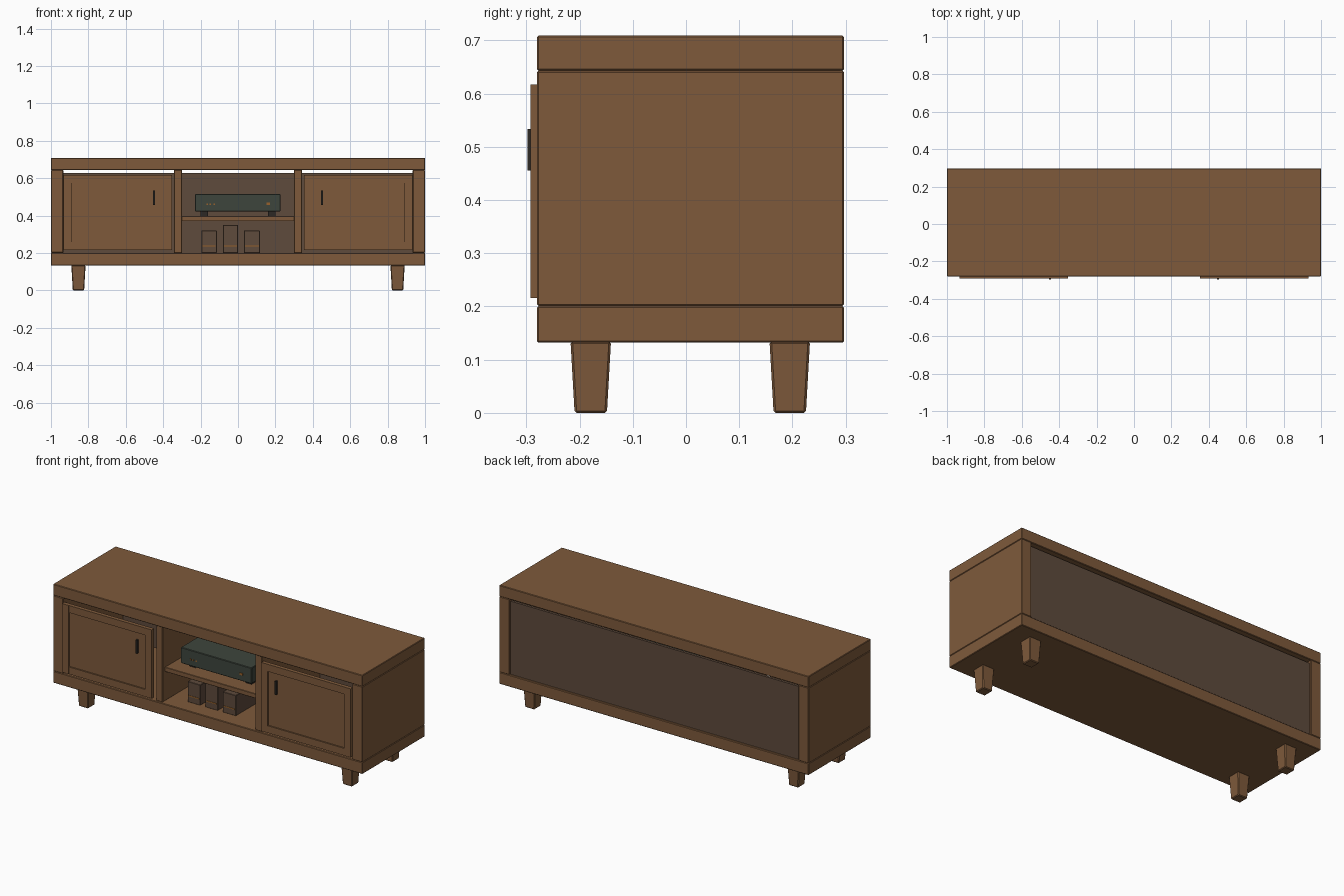
import bpy, bmesh

if "Cube" in bpy.data.objects:
    bpy.data.objects.remove(bpy.data.objects["Cube"])

def mat(name, rgb):
    m = bpy.data.materials.new(name)
    m.diffuse_color = (*rgb, 1)
    m.use_nodes = True
    m.node_tree.nodes["Principled BSDF"].inputs["Base Color"].default_value = m.diffuse_color
    return m

WOOD = mat("walnut wood", (0.209, 0.102, 0.044))
DARK = mat("dark backing wood", (0.112, 0.069, 0.045))
GREY = mat("green grey casing", (0.048, 0.060, 0.046))
BLACK = mat("dark metal", (0.025, 0.022, 0.018))
AMBER = mat("amber accent", (0.31, 0.12, 0.025))

def box(name, x, y, z, m, bevel=0.0, taper=1.0):
    """Box from (min, max) ranges; taper scales the bottom face."""
    bm = bmesh.new()
    bmesh.ops.create_cube(bm, size=1)
    c = [(r[0] + r[1]) / 2 for r in (x, y, z)]
    s = [r[1] - r[0] for r in (x, y, z)]
    for v in bm.verts:
        k = taper if v.co.z < 0 else 1
        v.co = (c[0] + v.co.x * s[0] * k, c[1] + v.co.y * s[1] * k, c[2] + v.co.z * s[2])
    if bevel:
        bmesh.ops.bevel(bm, geom=bm.edges[:], offset=bevel, segments=1,
                        affect='EDGES', profile=0.5)
    me = bpy.data.meshes.new(name)
    bm.to_mesh(me)
    bm.free()
    me.materials.append(m)
    ob = bpy.data.objects.new(name, me)
    bpy.context.collection.objects.link(ob)
    return ob

def pair(name, x, y, z, m, bevel=0.0, taper=1.0):
    """Same box on the left and mirrored on the right."""
    box("left_" + name, x, y, z, m, bevel, taper)
    box("right_" + name, (-x[1], -x[0]), y, z, m, bevel, taper)

DEPTH = (-0.28, 0.297)

# Carcass
box("top_board", (-1, 1), DEPTH, (0.643, 0.709), WOOD, 0.003)
box("bottom_board", (-1, 1), DEPTH, (0.132, 0.201), WOOD, 0.003)
pair("side_panel", (-1, -0.934), DEPTH, (0.201, 0.643), WOOD, 0.003)
pair("divider", (-0.342, -0.30), (-0.268, 0.27), (0.2, 0.644), WOOD, 0.002)
box("shelf", (-0.301, 0.301), (-0.245, 0.27), (0.37, 0.397), WOOD, 0.002)
box("back_panel", (-0.935, 0.935), (0.27, 0.285), (0.2, 0.628), DARK)

# Tapered legs
for place, y in (("front", -0.179), ("rear", 0.195)):
    pair(place + "_leg", (-0.891, -0.815), (y - 0.038, y + 0.038), (0, 0.134),
         WOOD, 0.004, 0.8)

# Framed doors with recessed panels and bar handles
FRAME = (-0.291, -0.268)
pair("door_panel", (-0.892, -0.394), (-0.283, -0.270), (0.256, 0.577), WOOD)
pair("door_outer_stile", (-0.932, -0.89), (-0.292, -0.268), (0.216, 0.617), WOOD)
pair("door_inner_stile", (-0.396, -0.354), FRAME, (0.216, 0.617), WOOD)
pair("door_top_rail", (-0.89, -0.396), FRAME, (0.575, 0.617), WOOD)
pair("door_bottom_rail", (-0.89, -0.396), FRAME, (0.216, 0.258), WOOD)
pair("door_handle", (-0.455, -0.445), (-0.298, -0.282), (0.456, 0.534), BLACK)

# Media receiver on the shelf
box("receiver", (-0.23, 0.227), (-0.20, 0.12), (0.422, 0.515), GREY, 0.003)
for y in (-0.16, 0.07):
    pair("receiver_foot", (-0.20, -0.16), (y, y + 0.03), (0.396, 0.423), BLACK)
for i, x in enumerate((-0.165, -0.148, -0.128)):
    box(f"receiver_light_{i}", (x - 0.004, x + 0.004), (-0.203, -0.199),
        (0.457, 0.465), AMBER)
box("receiver_display", (0.152, 0.172), (-0.203, -0.199), (0.457, 0.469), AMBER)

# Storage boxes below, each with an amber band
for i, (x0, x1, top) in enumerate(((-0.195, -0.113, 0.32), (-0.08, 0.0, 0.35),
                                   (0.032, 0.117, 0.32))):
    box(f"storage_box_{i}", (x0, x1), (-0.187, 0.04), (0.2, top), DARK, 0.002)
    box(f"storage_box_band_{i}", (x0 + 0.006, x1 - 0.006), (-0.189, -0.186),
        (0.235, 0.241), AMBER)
